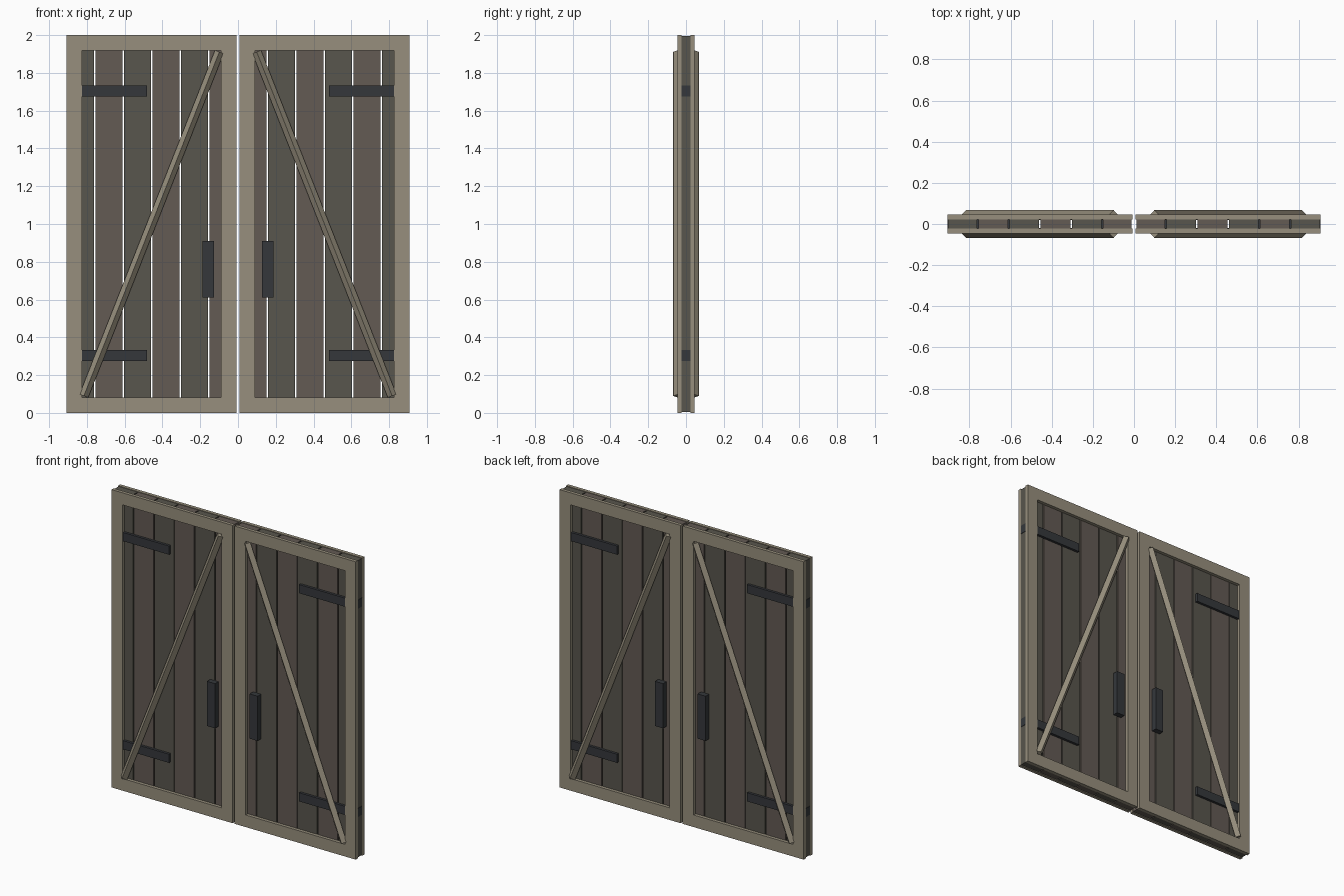
import bpy, bmesh
from mathutils import Vector, Matrix

if "Cube" in bpy.data.objects:
    bpy.data.objects.remove(bpy.data.objects["Cube"])


def material(name, rgb):
    m = bpy.data.materials.new(name)
    m.diffuse_color = (*rgb, 1)
    m.use_nodes = True
    m.node_tree.nodes["Principled BSDF"].inputs["Base Color"].default_value = m.diffuse_color
    return m


FRAME = material("light_wood", (0.31, 0.275, 0.205))
PLANKS = [material("brown_wood", (0.125, 0.103, 0.088)),
          material("grey_wood", (0.098, 0.092, 0.074))]
IRON = material("dark_iron", (0.035, 0.039, 0.044))


def finish(name, bm, mat):
    bmesh.ops.recalc_face_normals(bm, faces=bm.faces)
    me = bpy.data.meshes.new(name)
    bm.to_mesh(me)
    bm.free()
    me.materials.append(mat)
    ob = bpy.data.objects.new(name, me)
    bpy.context.collection.objects.link(ob)
    return ob


def box(name, x, y, z, mat):
    """Box from (min, max) ranges."""
    bm = bmesh.new()
    bmesh.ops.create_cube(bm, size=1)
    for v in bm.verts:
        v.co = Vector([(r[0] + r[1]) / 2 + c * (r[1] - r[0])
                       for r, c in zip((x, y, z), v.co)])
    return finish(name, bm, mat)


def ring(name, x, y, z, w, mat):
    """Rectangular frame border of width w, extruded along y."""
    bm = bmesh.new()

    def loop(d):
        (a, b), (c, e) = (x[0] + d, x[1] - d), (z[0] + d, z[1] - d)
        return [bm.verts.new((px, y[0], pz))
                for px, pz in ((a, c), (b, c), (b, e), (a, e))]

    out, inn = loop(0), loop(w)
    faces = [bm.faces.new((out[i], out[(i + 1) % 4], inn[(i + 1) % 4], inn[i]))
             for i in range(4)]
    ext = bmesh.ops.extrude_face_region(bm, geom=faces, use_keep_orig=True)
    for g in ext["geom"]:
        if isinstance(g, bmesh.types.BMVert):
            g.co.y = y[1]
    return finish(name, bm, mat)


def diamond_beam(name, a, b, r, mat):
    """Square beam standing on edge, so a ridge faces outward."""
    a, b = Vector(a), Vector(b)
    d = (b - a).normalized()
    fwd = Vector((0, 1, 0))
    side = d.cross(fwd)
    bm = bmesh.new()
    ends = [[bm.verts.new(p + o * r) for o in (fwd, side, -fwd, -side)]
            for p in (a, b)]
    for e in ends:
        bm.faces.new(e)
    for i in range(4):
        j = (i + 1) % 4
        bm.faces.new((ends[0][i], ends[0][j], ends[1][j], ends[1][i]))
    return finish(name, bm, mat)


for s, side in ((-1, "left"), (1, "right")):
    def span(a, b):
        return tuple(sorted((s * a, s * b)))

    # planks with narrow see-through gaps
    edges = [0.008] + [0.155 + 0.151 * k for k in range(5)] + [0.907]
    for i in range(6):
        box(f"{side}_plank_{i + 1}", span(edges[i] + 0.0035, edges[i + 1] - 0.0035),
            (-0.024, 0.024), (0.004, 1.996), PLANKS[i % 2])

    # border frame and diagonal brace on both faces
    for f, face in ((-1, "front"), (1, "back")):
        ring(f"{side}_{face}_frame", span(0.008, 0.907),
             tuple(sorted((f * 0.023, f * 0.046))), (0, 2), 0.081, FRAME)
        diamond_beam(f"{side}_{face}_brace", (s * 0.816, f * 0.043, 0.09),
                     (s * 0.099, f * 0.043, 1.911), 0.0245, FRAME)

    # hinge straps and handle, running through the door
    for z, pos in ((0.305, "lower"), (1.703, "upper")):
        box(f"{side}_{pos}_hinge", span(0.483, 0.906), (-0.041, 0.041),
            (z - 0.029, z + 0.029), IRON)
    box(f"{side}_handle", span(0.128, 0.188), (-0.06, 0.06), (0.61, 0.91), IRON)
